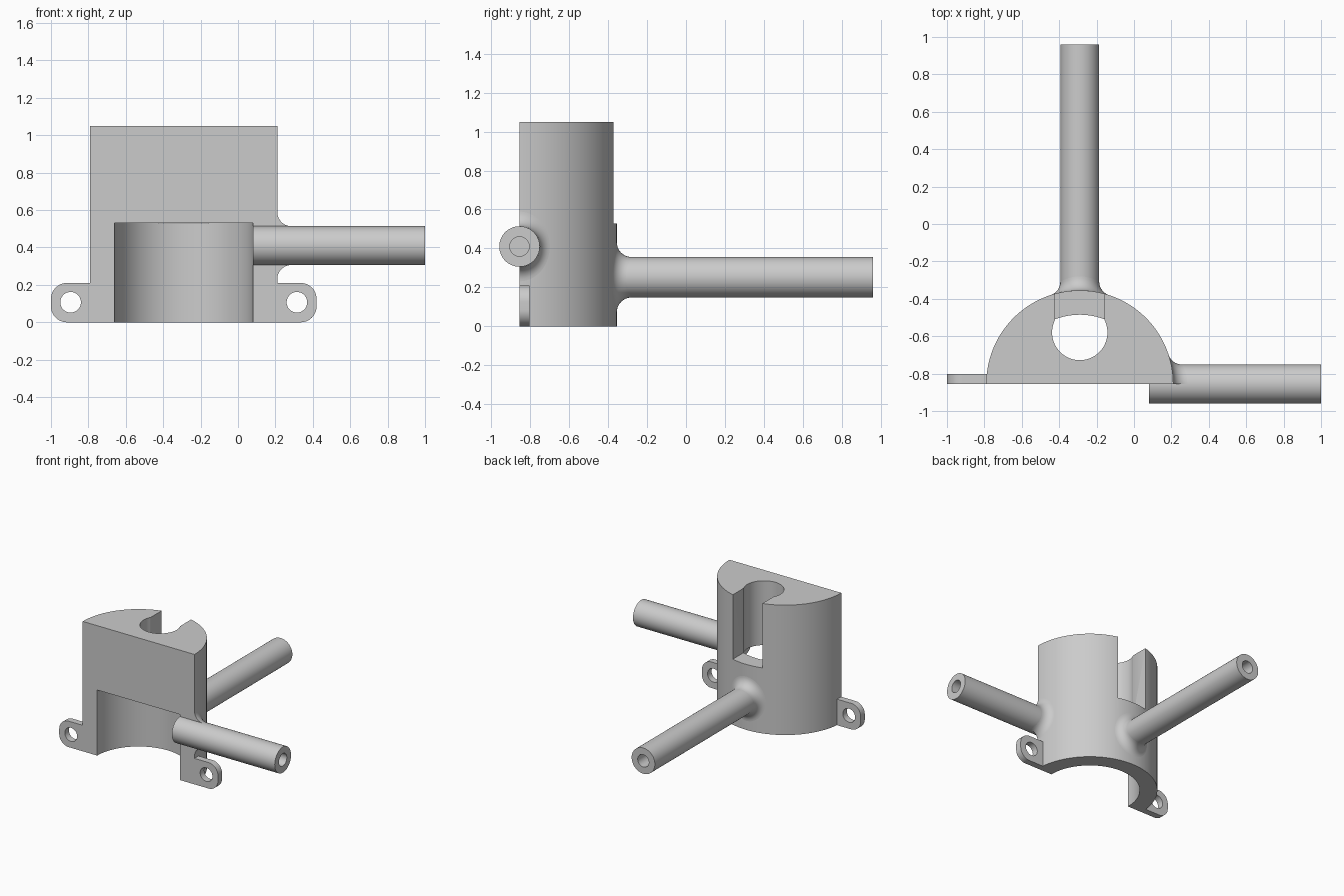
import bpy
import bmesh
from math import cos, sin, pi, sqrt, asin, radians
from mathutils import Vector, Matrix

cube = bpy.data.objects.get("Cube")
if cube:
    bpy.data.objects.remove(cube)

grey = bpy.data.materials.new("plain grey")
grey.use_nodes = True
colour = (0.6, 0.6, 0.6, 1)
grey.diffuse_color = colour
grey.node_tree.nodes["Principled BSDF"].inputs["Base Color"].default_value = colour

CX, CY = -0.29, -0.855          # axis of the half-round body
BODY_R, HEIGHT = 0.5, 1.05
BORE_R, BORE_TOP = 0.37, 0.53
TUBE_R, PILOT_R, FILLET = 0.104, 0.05, 0.075


def arc(cx, cy, r, a0, a1, n):
    return [(cx + r * cos(a0 + (a1 - a0) * i / n),
             cy + r * sin(a0 + (a1 - a0) * i / n)) for i in range(n + 1)]


def finish(bm, name, place=Matrix()):
    bmesh.ops.remove_doubles(bm, verts=bm.verts, dist=1e-5)
    bm.transform(place)
    bmesh.ops.recalc_face_normals(bm, faces=bm.faces)
    mesh = bpy.data.meshes.new(name)
    bm.to_mesh(mesh)
    bm.free()
    mesh.materials.append(grey)
    ob = bpy.data.objects.new(name, mesh)
    bpy.context.collection.objects.link(ob)
    return ob


def prism(name, outline, z0, z1, place=Matrix()):
    bm = bmesh.new()
    face = bm.faces.new([bm.verts.new((x, y, z0)) for x, y in outline])
    top = bmesh.ops.extrude_face_region(bm, geom=[face], use_keep_orig=True)
    verts = [v for v in top["geom"] if isinstance(v, bmesh.types.BMVert)]
    bmesh.ops.translate(bm, verts=verts, vec=(0, 0, z1 - z0))
    return finish(bm, name, place)


def select_only(ob):
    bpy.ops.object.select_all(action='DESELECT')
    ob.select_set(True)
    bpy.context.view_layer.objects.active = ob


def smooth(ob):
    select_only(ob)
    bpy.ops.object.shade_smooth_by_angle(angle=radians(30))


def cut(ob, cutter):
    select_only(ob)
    mod = ob.modifiers.new("cut", 'BOOLEAN')
    mod.operation, mod.solver, mod.object = 'DIFFERENCE', 'EXACT', cutter
    bpy.ops.object.modifier_apply(modifier=mod.name)
    bpy.data.objects.remove(cutter)


# Half-round body with a lower bore and an upper keyhole open to the back
body = prism("body", arc(CX, CY, BODY_R, 0, pi, 96), 0, HEIGHT)
cut(body, prism("bore_cutter", arc(CX, CY, BORE_R, 0, 2 * pi, 128)[:-1], -0.1, BORE_TOP))
hole_r, slot = 0.148, 0.132
a = asin(slot / hole_r)
keyhole = arc(CX, -0.58, hole_r, pi / 2 + a, 5 * pi / 2 - a, 64)
keyhole += [(CX + slot, 0), (CX - slot, 0)]
cut(body, prism("keyhole_cutter", keyhole, BORE_TOP - 0.001, HEIGHT + 0.1))
smooth(body)


# Mounting ears: outline lies in x-z, thickness runs towards the back
def ear(name, side):
    corner = 0.085
    outline = [(0.497, 0)] + arc(0.71 - corner, corner, corner, -pi / 2, 0, 16)
    outline += arc(0.71 - corner, 0.21 - corner, corner, 0, pi / 2, 16) + [(0.497, 0.21)]
    place = Matrix.Translation((CX, CY, 0)) @ Matrix.Rotation(pi / 2, 4, 'X')
    flip = [(side * x, z) for x, z in outline]
    ob = prism(name, flip, -0.052, 0, place)
    hole = [(side * x, z) for x, z in arc(0.605, 0.107, 0.055, 0, 2 * pi, 48)[:-1]]
    cut(ob, prism("ear_hole_cutter", hole, -0.2, 0.2, place))
    smooth(ob)


ear("left_ear", 1)
ear("right_ear", -1)


# Tubes run along local x, measured from the body axis; each has a blind end hole
def tube(name, start, end, place):
    depth = 0.3
    profile = [(start, 0), (start, TUBE_R), (end, TUBE_R), (end, PILOT_R),
               (end - depth, PILOT_R), (end - depth, 0)]
    bm = bmesh.new()
    verts = [bm.verts.new((x, r, 0)) for x, r in profile]
    edges = [bm.edges.new(pair) for pair in zip(verts, verts[1:])]
    bmesh.ops.spin(bm, geom=verts + edges, axis=(1, 0, 0), cent=(0, 0, 0),
                   angle=2 * pi, steps=64, use_merge=True)
    smooth(finish(bm, name, place))


# Rolling-ball fillet between a tube and the round body
def fillet(name, a0, a1, place, capped):
    bm = bmesh.new()
    rows, n, steps = [], 64, 10
    for i in range(n + 1):
        phi = a0 + (a1 - a0) * i / n
        ring = TUBE_R + FILLET
        y, z = ring * cos(phi), ring * sin(phi)
        x = sqrt((BODY_R + FILLET) ** 2 - y * y)
        ball = Vector((x, y, z))
        k = BODY_R / (BODY_R + FILLET)
        to_body = (Vector((x * k, y * k, z)) - ball).normalized()
        to_tube = Vector((0, -cos(phi), -sin(phi)))
        rows.append([bm.verts.new(ball + FILLET * to_body.slerp(to_tube, j / steps))
                     for j in range(steps + 1)])
    for p, q in zip(rows, rows[1:]):
        for j in range(steps):
            bm.faces.new((p[j], p[j + 1], q[j + 1], q[j]))
    if capped:
        for row, s in ((rows[0], -1), (rows[-1], 1)):
            bm.faces.new(row + [bm.verts.new((BODY_R, 0, s * TUBE_R))])
    smooth(finish(bm, name, place))


side_place = Matrix.Translation((CX, CY, 0.41))
back_place = Matrix.Translation((CX, CY, 0.252)) @ Matrix.Rotation(pi / 2, 4, 'Z')
tube("side_tube", BORE_R, 1 - CX, side_place)
fillet("side_tube_fillet", -pi / 2, pi / 2, side_place, True)
tube("back_tube", 0.43, 0.96 - CY, back_place)
fillet("back_tube_fillet", 0, 2 * pi, back_place, False)
